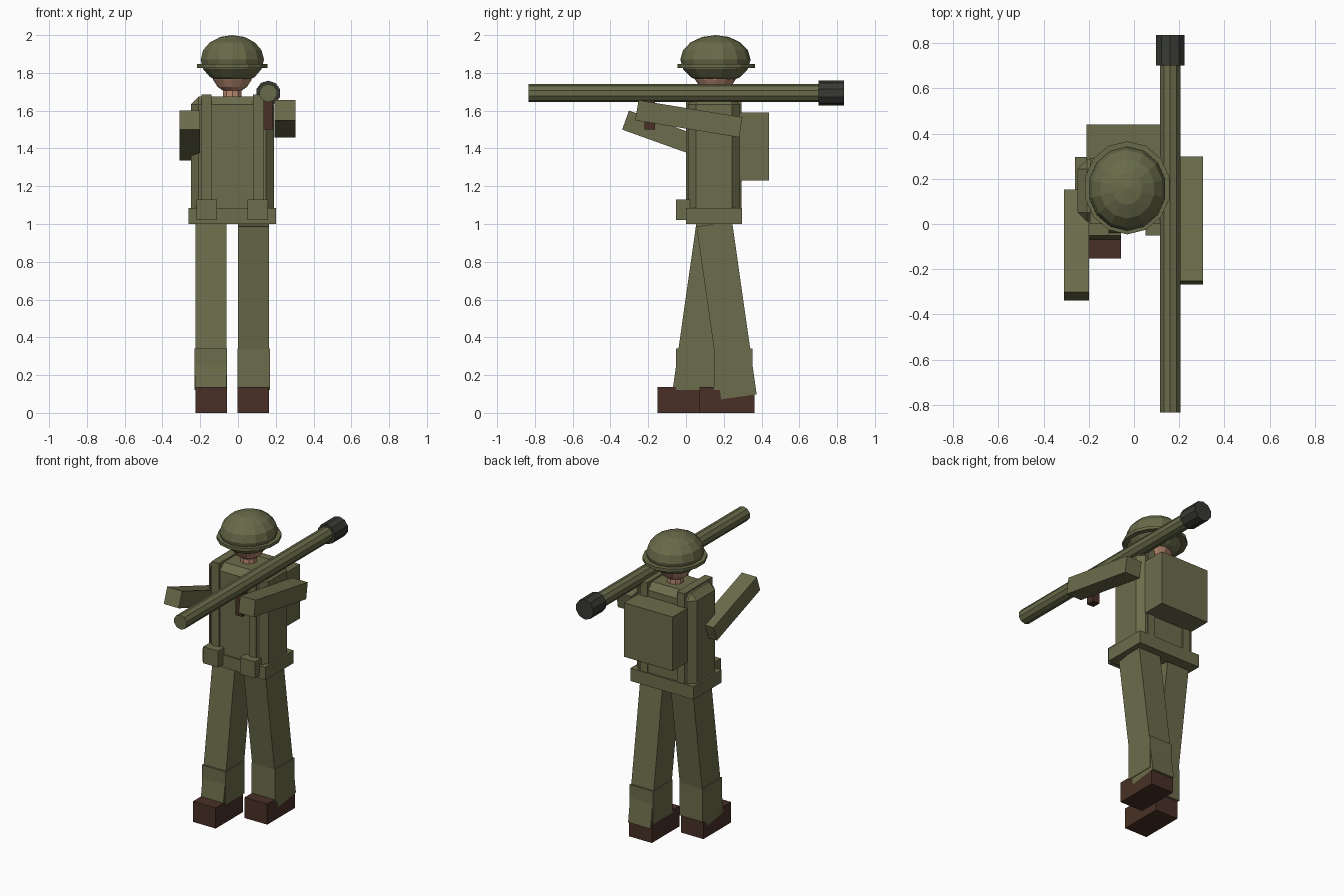
import bpy, bmesh, math
from mathutils import Matrix, Vector

if "Cube" in bpy.data.objects:
    bpy.data.objects.remove(bpy.data.objects["Cube"], do_unlink=True)


def material(name, rgb):
    m = bpy.data.materials.new(name)
    m.use_nodes = True
    m.diffuse_color = (*rgb, 1)
    m.node_tree.nodes["Principled BSDF"].inputs["Base Color"].default_value = (*rgb, 1)
    return m


OLIVE = material("olive cloth", (0.15, 0.15, 0.072))
TUBE = material("olive metal", (0.14, 0.145, 0.067))
BROWN = material("brown leather", (0.065, 0.03, 0.019))
DARK = material("dark metal", (0.04, 0.042, 0.034))
SKIN = material("skin", (0.5, 0.26, 0.17))


def finish(name, bm, mat):
    mesh = bpy.data.meshes.new(name)
    bmesh.ops.recalc_face_normals(bm, faces=bm.faces)
    bm.to_mesh(mesh)
    bm.free()
    mesh.materials.append(mat)
    obj = bpy.data.objects.new(name, mesh)
    bpy.context.collection.objects.link(obj)
    return obj


def box(name, x, y, z, mat=OLIVE, bevel=0):
    """Box from its (low, high) range on each axis."""
    bm = bmesh.new()
    bmesh.ops.create_cube(bm, size=1)
    for v in bm.verts:
        v.co = Vector([(r[0] + r[1]) / 2 + c * (r[1] - r[0]) for r, c in zip((x, y, z), v.co)])
    if bevel:
        bmesh.ops.bevel(bm, geom=bm.edges[:], offset=bevel, segments=1, affect='EDGES')
    return finish(name, bm, mat)


def limb(name, x, start, end, thick):
    """Square-ended bar in the YZ plane between two (y, z) points."""
    dy, dz = end[0] - start[0], end[1] - start[1]
    length = math.hypot(dy, dz)
    obj = box(name, x, (-length / 2, length / 2), (-thick / 2, thick / 2))
    turn = Matrix.Rotation(math.atan2(dz, dy), 4, 'X')
    mid = Matrix.Translation((0, (start[0] + end[0]) / 2, (start[1] + end[1]) / 2))
    obj.data.transform(mid @ turn)
    return obj


def cylinder(name, sides, radius, depth, centre, mat, along_y=False, scale=(1, 1, 1)):
    bm = bmesh.new()
    bmesh.ops.create_cone(bm, cap_ends=True, segments=sides, radius1=radius,
                          radius2=radius, depth=depth)
    turn = Matrix.Rotation(math.pi / 2 if along_y else 0, 4, 'X')
    bm.transform(Matrix.Translation(centre) @ Matrix.Diagonal((*scale, 1)) @ turn)
    return finish(name, bm, mat)


def ball(name, segments, rings, radii, centre, mat):
    bm = bmesh.new()
    bmesh.ops.create_uvsphere(bm, u_segments=segments, v_segments=rings, radius=1)
    bm.transform(Matrix.Translation(centre) @ Matrix.Diagonal((*radii, 1)))
    return finish(name, bm, mat)


MID, HIP = -0.03, 0.15   # body centre line in x, hip line in y

# Torso, belt and pack
box("torso", (-0.25, 0.19), (0.01, 0.285), (1.02, 1.675), bevel=0.042)
box("belt", (-0.262, 0.202), (0, 0.297), (1, 1.085))
box("backpack", (-0.21, 0.15), (0.28, 0.44), (1.23, 1.59))

# Paired parts: side -1 is the right, +1 the left; the right leg steps forward
for side, word in ((-1, "right"), (1, "left")):
    def span(inner, outer):
        return tuple(sorted((MID + side * inner, MID + side * outer)))

    box(word + "_strap", span(0.11, 0.164), (0, 0.293), (1.05, 1.685))
    box(word + "_pouch", span(0.08, 0.19), (-0.052, 0.02), (1.02, 1.13))
    step = side * 0.13
    limb(word + "_leg", span(0.03, 0.195), (HIP, 1.0), (HIP + step, 0.085), 0.19)
    ankle = HIP + side * 0.1
    box(word + "_gaiter", span(0.027, 0.199), (ankle - 0.102, ankle + 0.102), (0.12, 0.34))
    toe = -0.04 + side * 0.112
    box(word + "_boot", span(0.028, 0.195), (toe, toe + 0.29), (0, 0.137), BROWN)

# Arms
limb("right_arm", (-0.31, -0.2), (0.135, 1.387), (-0.32, 1.55), 0.107)
limb("left_arm", (0.192, 0.305), (0.29, 1.512), (-0.26, 1.602), 0.108)

# Head and helmet
cylinder("neck", 10, 0.052, 0.1, (MID, 0.155, 1.69), SKIN)
ball("head", 12, 8, (0.11, 0.115, 0.115), (MID, 0.155, 1.807), SKIN)
ball("helmet", 14, 8, (0.172, 0.186, 0.13), (MID, 0.156, 1.87), TUBE)
cylinder("helmet_rim", 14, 1, 0.02, (MID, 0.16, 1.836), TUBE, scale=(0.192, 0.206, 1))

# Shoulder tube with rear cap and grip
cylinder("tube", 10, 0.048, 1.6, (0.16, -0.035, 1.693), TUBE, along_y=True)
cylinder("tube_rear", 10, 0.066, 0.135, (0.16, 0.77, 1.693), DARK, along_y=True)
box("tube_grip", (0.135, 0.185), (-0.22, -0.165), (1.5, 1.66), BROWN)
